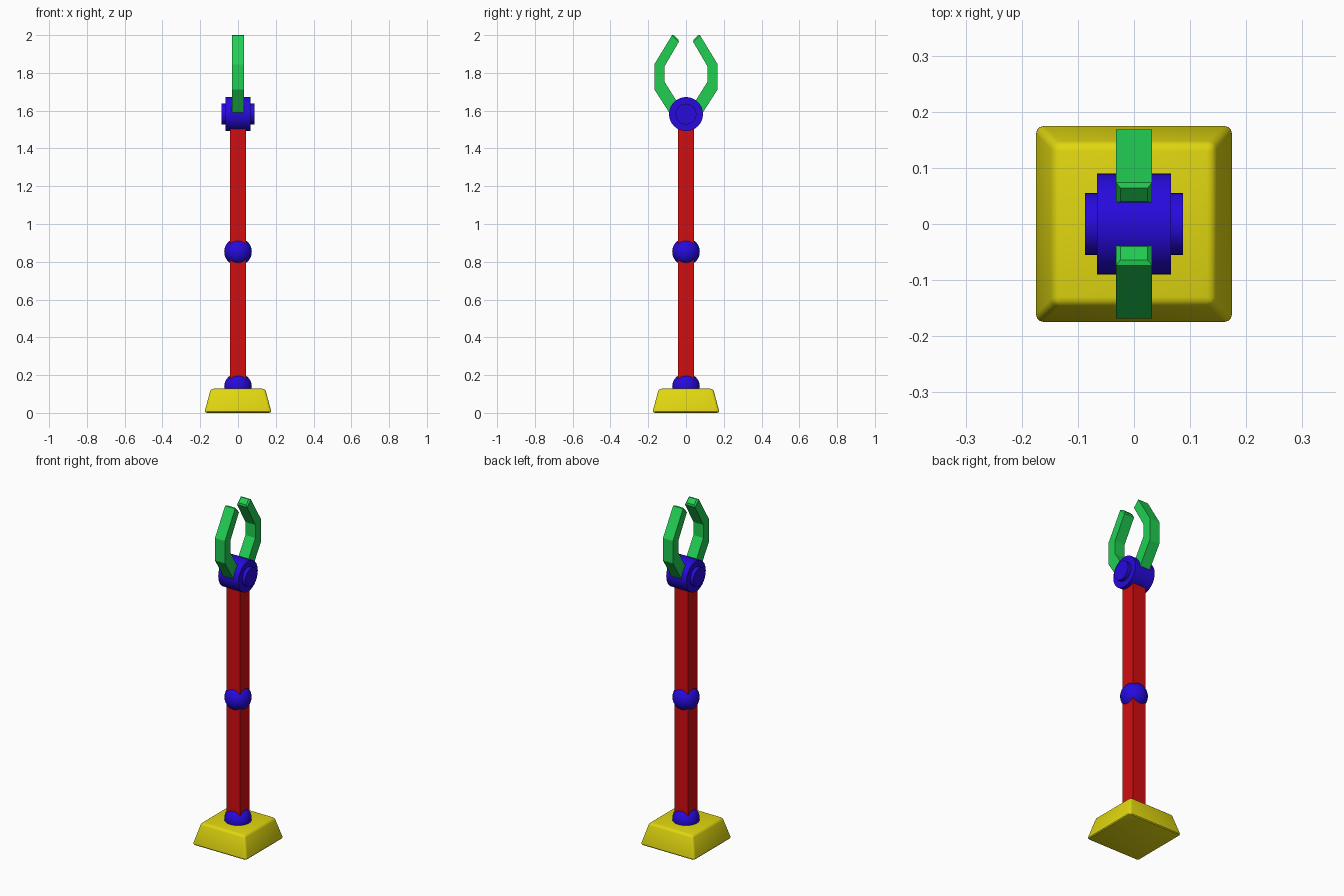
import bpy, bmesh, math
from mathutils import Matrix

if "Cube" in bpy.data.objects:
    bpy.data.objects.remove(bpy.data.objects["Cube"], do_unlink=True)


def material(name, rgb):
    m = bpy.data.materials.new(name)
    m.use_nodes = True
    m.diffuse_color = (*rgb, 1)
    m.node_tree.nodes["Principled BSDF"].inputs["Base Color"].default_value = (*rgb, 1)
    return m


YELLOW = material("yellow", (0.75, 0.68, 0.005))
RED = material("red", (0.65, 0.004, 0.005))
BLUE = material("blue", (0.02, 0.003, 0.72))
GREEN = material("green", (0.015, 0.62, 0.085))


def finish(name, bm, mat, smooth=False):
    bmesh.ops.recalc_face_normals(bm, faces=bm.faces)
    mesh = bpy.data.meshes.new(name)
    bm.to_mesh(mesh)
    bm.free()
    mesh.materials.append(mat)
    ob = bpy.data.objects.new(name, mesh)
    bpy.context.collection.objects.link(ob)
    if smooth:
        bpy.ops.object.select_all(action='DESELECT')
        ob.select_set(True)
        bpy.context.view_layer.objects.active = ob
        bpy.ops.object.shade_smooth_by_angle(angle=math.radians(35))
    return ob


def block(name, half_bottom, half_top, z0, z1, mat, bevel=0):
    """Square block, optionally tapered and rounded."""
    bm = bmesh.new()
    bmesh.ops.create_cube(bm, size=2)
    for v in bm.verts:
        top = v.co.z > 0
        h = half_top if top else half_bottom
        v.co = (v.co.x * h, v.co.y * h, z1 if top else z0)
    if bevel:
        bmesh.ops.bevel(bm, geom=bm.edges[:], offset=bevel, segments=3,
                        profile=0.5, affect='EDGES')
    return finish(name, bm, mat, smooth=bool(bevel))


def ball(name, z, r):
    bm = bmesh.new()
    bmesh.ops.create_uvsphere(bm, u_segments=32, v_segments=16, radius=r,
                              matrix=Matrix.Translation((0, 0, z)))
    return finish(name, bm, BLUE, smooth=True)


def drum(name, z, r, half_width):
    """Cylinder lying along x."""
    bm = bmesh.new()
    bmesh.ops.create_cone(bm, cap_ends=True, segments=32, radius1=r, radius2=r,
                          depth=2 * half_width,
                          matrix=Matrix.Translation((0, 0, z)) @ Matrix.Rotation(math.pi / 2, 4, 'Y'))
    return finish(name, bm, BLUE, smooth=True)


# Claw outline in (y, z): outer side up to the tip, then inner side back down
CLAW = [(0.06, 1.545), (0.168, 1.713), (0.168, 1.845), (0.070, 2.006),
        (0.034, 1.971), (0.115, 1.832), (0.115, 1.755), (0.018, 1.60)]


def claw(name, side):
    bm = bmesh.new()
    face = bm.faces.new([bm.verts.new((-0.0325, side * y, z)) for y, z in CLAW])
    ext = bmesh.ops.extrude_face_region(bm, geom=[face])
    for v in ext["geom"]:
        if isinstance(v, bmesh.types.BMVert):
            v.co.x = 0.0325
    # Chamfer the tip
    tip = [e for e in bm.edges if all(v.co.z > 1.95 for v in e.verts)]
    bmesh.ops.bevel(bm, geom=tip, offset=0.008, segments=1, affect='EDGES')
    return finish(name, bm, GREEN)


# Base and arm
block("base", 0.178, 0.144, 0.0, 0.128, YELLOW, bevel=0.014)
block("lower_arm", 0.0435, 0.0435, 0.10, 0.853, RED)
block("upper_arm", 0.0435, 0.0435, 0.853, 1.56, RED)

# Joints
ball("base_joint", 0.138, 0.073)
ball("elbow_joint", 0.853, 0.073)
drum("wrist_drum", 1.582, 0.090, 0.066)
drum("wrist_axle", 1.582, 0.055, 0.0875)

# Gripper
claw("front_claw", -1)
claw("back_claw", 1)
